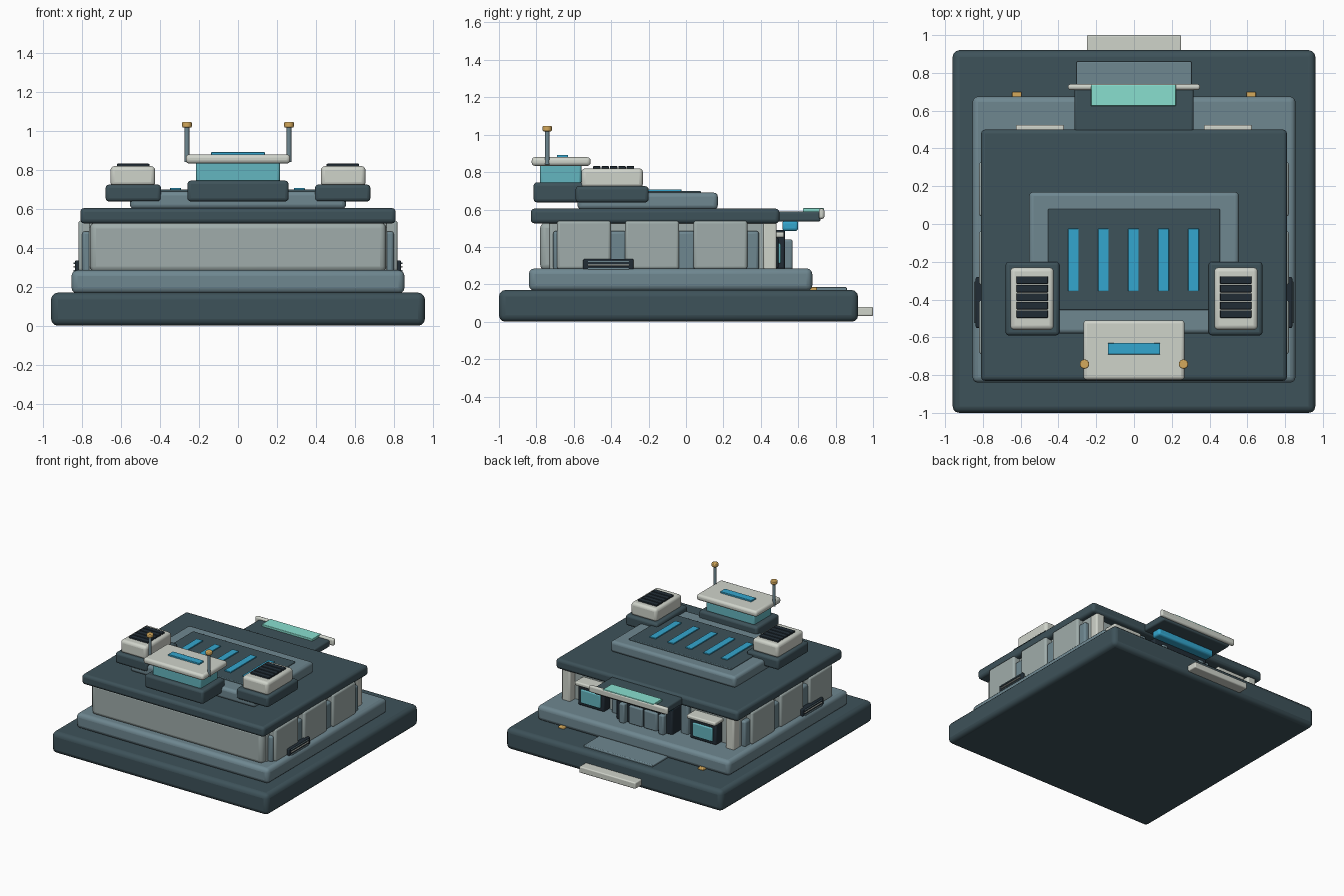
import bpy

if "Cube" in bpy.data.objects:
    bpy.data.objects.remove(bpy.data.objects["Cube"])

# Palette (sRGB -> linear)
def mat(name, r, g, b):
    m = bpy.data.materials.new(name)
    m.diffuse_color = [(c / 255) ** 2.2 for c in (r, g, b)] + [1]
    m.use_nodes = True
    m.node_tree.nodes["Principled BSDF"].inputs["Base Color"].default_value = m.diffuse_color
    return m

DARK = mat("dark_slate", 64, 83, 90)
BLUE = mat("blue_grey", 110, 134, 143)
WALL = mat("wall_grey", 158, 171, 169)
CREAM = mat("cream", 206, 210, 201)
GLASS = mat("teal_glass", 100, 180, 190)
LIGHT = mat("blue_light", 55, 165, 205)
AQUA = mat("aqua", 135, 222, 206)
BLACK = mat("black", 38, 48, 56)
GOLD = mat("gold", 212, 168, 92)


def finish(ob, name, m, bevel, seg=3):
    ob.name = name
    ob.data.materials.append(m)
    if bevel:
        b = ob.modifiers.new("bevel", 'BEVEL')
        b.width, b.segments = bevel, seg
        b.limit_method = 'ANGLE'
    bpy.ops.object.shade_smooth_by_angle()
    return ob


def box(name, x, y, z, m, bevel=0.0, seg=3):
    """Box from (min, max) ranges."""
    r = (x, y, z)
    bpy.ops.mesh.primitive_cube_add(size=1, location=[(a + b) / 2 for a, b in r])
    ob = bpy.context.object
    ob.scale = [b - a for a, b in r]
    bpy.ops.object.transform_apply(location=False, rotation=False, scale=True)
    return finish(ob, name, m, bevel, seg)


def pair(name, x, y, z, m, bevel=0.0):
    """Box and its mirror across x = 0."""
    box(name + "_right", x, y, z, m, bevel)
    box(name + "_left", (-x[1], -x[0]), y, z, m, bevel)


def rod(name, x, y, z, r, m, bevel=0.0):
    bpy.ops.mesh.primitive_cylinder_add(vertices=16, radius=r, depth=z[1] - z[0],
                                        location=(x, y, (z[0] + z[1]) / 2))
    return finish(bpy.context.object, name, m, bevel, 2)


# Ground slabs
box("base_slab", (-.96, .96), (-1, .92), (0, .17), DARK, .035)
box("plinth", (-.855, .855), (-.84, .675), (.165, .285), BLUE, .03)
box("entry_step", (-.25, .25), (.88, 1), (.03, .08), CREAM, .008)
box("entry_mat", (-.305, .305), (.64, .86), (.16, .185), BLUE, .006)
pair("plinth_lamp", (.595, .645), (.66, .70), (.165, .185), GOLD, .006)

# Walls
box("core", (-.765, .765), (-.73, .42), (.27, .54), WALL, .01)
box("front_wall", (-.76, .76), (-.78, -.68), (.275, .53), WALL, .03)
for i, y in enumerate((-.69, -.325, .04)):
    pair(f"side_panel_{i}", (.74, .82), (y, y + .288), (.28, .54), WALL, .015)
for i, y in enumerate((-.66, -.368, 0, .34)):
    pair(f"side_pilaster_{i}", (.73, .80), (y - .05, y + .05), (.275, .485), BLUE, .015)

# Side vents
pair("side_vent", (.80, .838), (-.55, -.28), (.27, .335), BLACK, .008)
for i, z in enumerate((.283, .303, .322)):
    pair(f"side_vent_slat_{i}", (.83, .846), (-.525, -.305), (z - .004, z + .004),
         CREAM if i == 1 else BLUE, .002)

# Entrance side: columns, windows, door
pair("corner_column", (.69, .765), (.41, .485), (.275, .55), CREAM, .012)
pair("rear_pilaster", (.27, .34), (.40, .46), (.275, .52), BLUE, .012)
pair("window_frame", (.38, .615), (.40, .495), (.285, .45), BLACK, .012)
pair("window_pane", (.41, .585), (.45, .507), (.31, .42), GLASS, .008)
pair("window_awning", (.37, .625), (.41, .525), (.45, .48), CREAM, .01)
box("door_frame", (-.25, .25), (.40, .53), (.28, .49), BLACK, .012)
pair("door_leaf", (.006, .125), (.5, .55), (.285, .43), BLUE, .01)
pair("door_post", (.15, .2), (.5, .57), (.28, .44), BLUE, .012)

# Roof and canopy
box("roof", (-.81, .81), (-.83, .5), (.525, .605), DARK, .022)
box("canopy", (-.315, .315), (.46, .72), (.535, .59), DARK, .012)
box("canopy_bar", (-.35, .35), (.71, .74), (.55, .605), CREAM, .013)
box("canopy_panel", (-.228, .222), (.625, .737), (.58, .607), AQUA, .004)
box("canopy_light", (-.26, .26), (.515, .60), (.485, .54), LIGHT, .015)

# Raised roof deck with light strips
box("roof_deck", (-.555, .555), (-.58, .17), (.6, .69), BLUE, .022)
box("deck_inset", (-.455, .455), (-.455, .08), (.66, .7), DARK, .006)
for i in range(5):
    x = (i - 2) * .159 - .003
    box(f"deck_light_{i}", (x - .028, x + .028), (-.355, -.025), (.69, .708), LIGHT, .003)

# Roof vent units
pair("vent_base", (.395, .68), (-.59, -.2), (.638, .725), DARK, .018)
pair("vent_box", (.425, .655), (-.56, -.23), (.715, .82), CREAM, .022)
for i in range(5):
    y = -.477 + i * .045
    pair(f"vent_slat_{i}", (.455, .622), (y - .02, y + .02), (.81, .832), BLACK, .004)

# Control tower
box("tower_base", (-.26, .26), (-.815, -.53), (.638, .745), DARK, .018)
box("tower_glass", (-.215, .215), (-.78, -.56), (.735, .845), GLASS, .012)
box("tower_roof", (-.268, .268), (-.825, -.51), (.833, .88), CREAM, .018)
box("tower_light", (-.138, .138), (-.69, -.63), (.87, .892), LIGHT, .003)
for side, x in (("left", -.262), ("right", .262)):
    rod("antenna_" + side, x, -.742, (.84, 1.03), .012, BLUE)
    rod("antenna_cap_" + side, x, -.742, (1.018, 1.047), .025, GOLD, .006)
